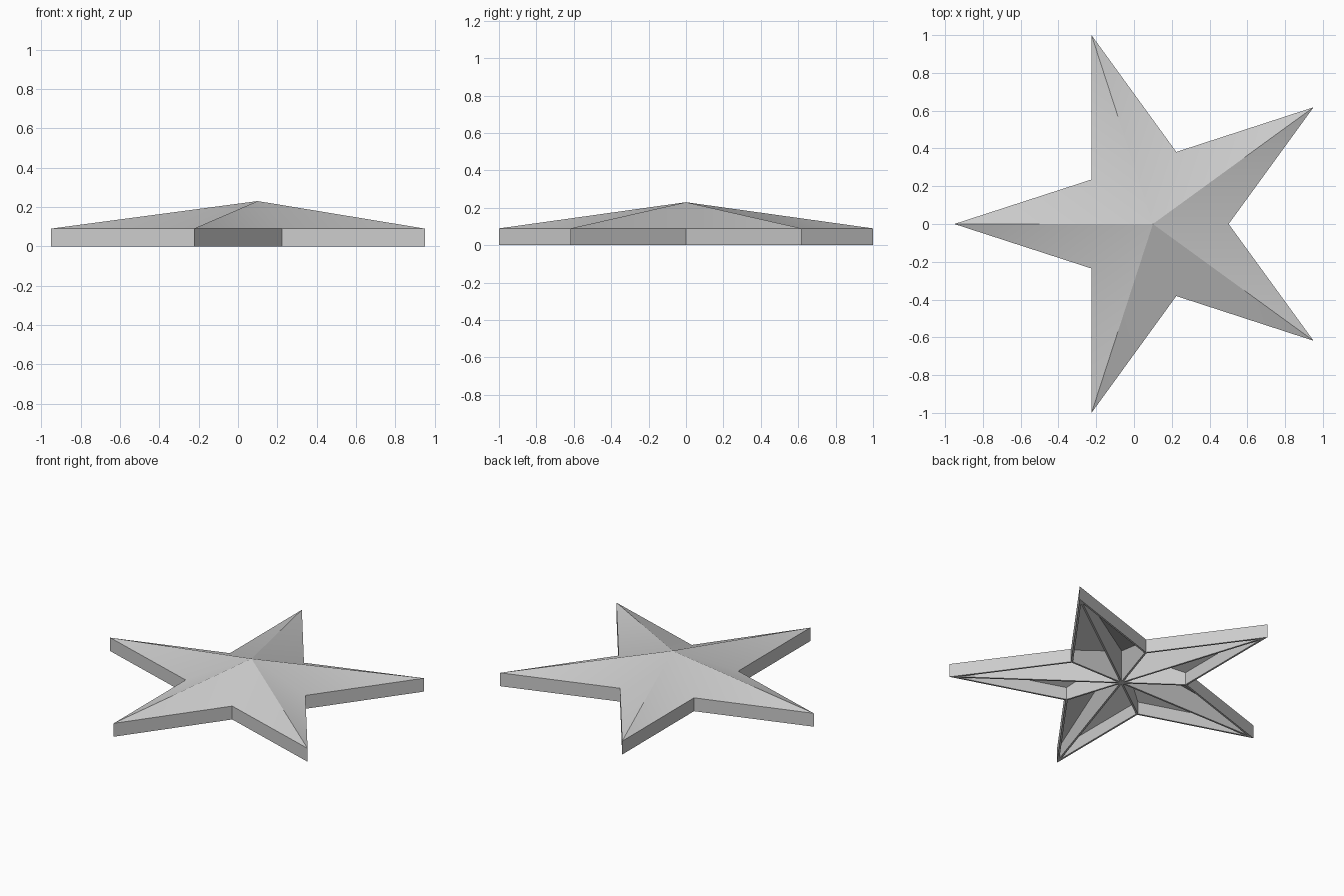
import bpy, bmesh, math
from mathutils import Vector
from mathutils.geometry import intersect_line_line_2d, intersect_line_line

cube = bpy.data.objects.get("Cube")
if cube:
    bpy.data.objects.remove(cube, do_unlink=True)

CENTRE = Vector((0.1, 0, 0))
TIP_R, NOTCH_R = 1.051, 0.401
RIM, PEAK = 0.09, 0.23
WALL, RIB = 0.012, 0.012

grey = bpy.data.materials.new("light grey")
grey.use_nodes = True
grey.diffuse_color = (0.6, 0.6, 0.6, 1)
grey.node_tree.nodes["Principled BSDF"].inputs["Base Color"].default_value = (0.6, 0.6, 0.6, 1)


def offset_corners(tri, gaps):
    """Move each side of a counter-clockwise triangle inward by its gap."""
    sides = []
    for i in range(3):
        a, b = tri[i], tri[(i + 1) % 3]
        d = (b - a).normalized()
        inward = Vector((-d.y, d.x, 0)) * gaps[i]
        sides.append((a + inward, b + inward))
    return [intersect_line_line(*sides[i - 1], *sides[i])[0] for i in range(3)]


bm = bmesh.new()


def face(*points):
    bm.faces.new([bm.verts.new(p) for p in points])


def lift(p, z):
    return Vector((p.x, p.y, z))


# Outline of the five-pointed star, starting at the notch on +x
outline = []
for i in range(10):
    a = math.radians(36 * i)
    r = TIP_R if i % 2 else NOTCH_R
    outline.append(CENTRE + Vector((math.cos(a), math.sin(a), 0)) * r)

# Ten hollow wedges sharing ribs that run from the centre to every corner
for i in range(10):
    a, b = outline[i], outline[(i + 1) % 10]
    wedge = [CENTRE, a, b]
    edge = (b - a).normalized()
    inward = Vector((-edge.y, edge.x, 0))
    slope = (PEAK - RIM) / (CENTRE - a).dot(inward)

    # roof facet and rim wall
    face(lift(CENTRE, PEAK), lift(a, RIM), lift(b, RIM))
    face(a, b, lift(b, RIM), lift(a, RIM))

    # cavity open at the underside
    low = offset_corners(wedge, (RIB / 2, WALL, RIB / 2))
    high = [lift(p, RIM + slope * (p - a).dot(inward) - WALL) for p in low]
    face(*reversed(high))
    for j in range(3):
        k = (j + 1) % 3
        face(wedge[k], wedge[j], low[j], low[k])
        face(low[k], low[j], high[j], high[k])

bmesh.ops.remove_doubles(bm, verts=bm.verts, dist=0.0005)
mesh = bpy.data.meshes.new("star")
bm.to_mesh(mesh)
bm.free()
mesh.materials.append(grey)
star = bpy.data.objects.new("star", mesh)
bpy.context.collection.objects.link(star)

# Soft valleys, crisp ridges
bpy.ops.object.select_all(action="DESELECT")
star.select_set(True)
bpy.context.view_layer.objects.active = star
bpy.ops.object.shade_smooth_by_angle(angle=math.radians(30))
